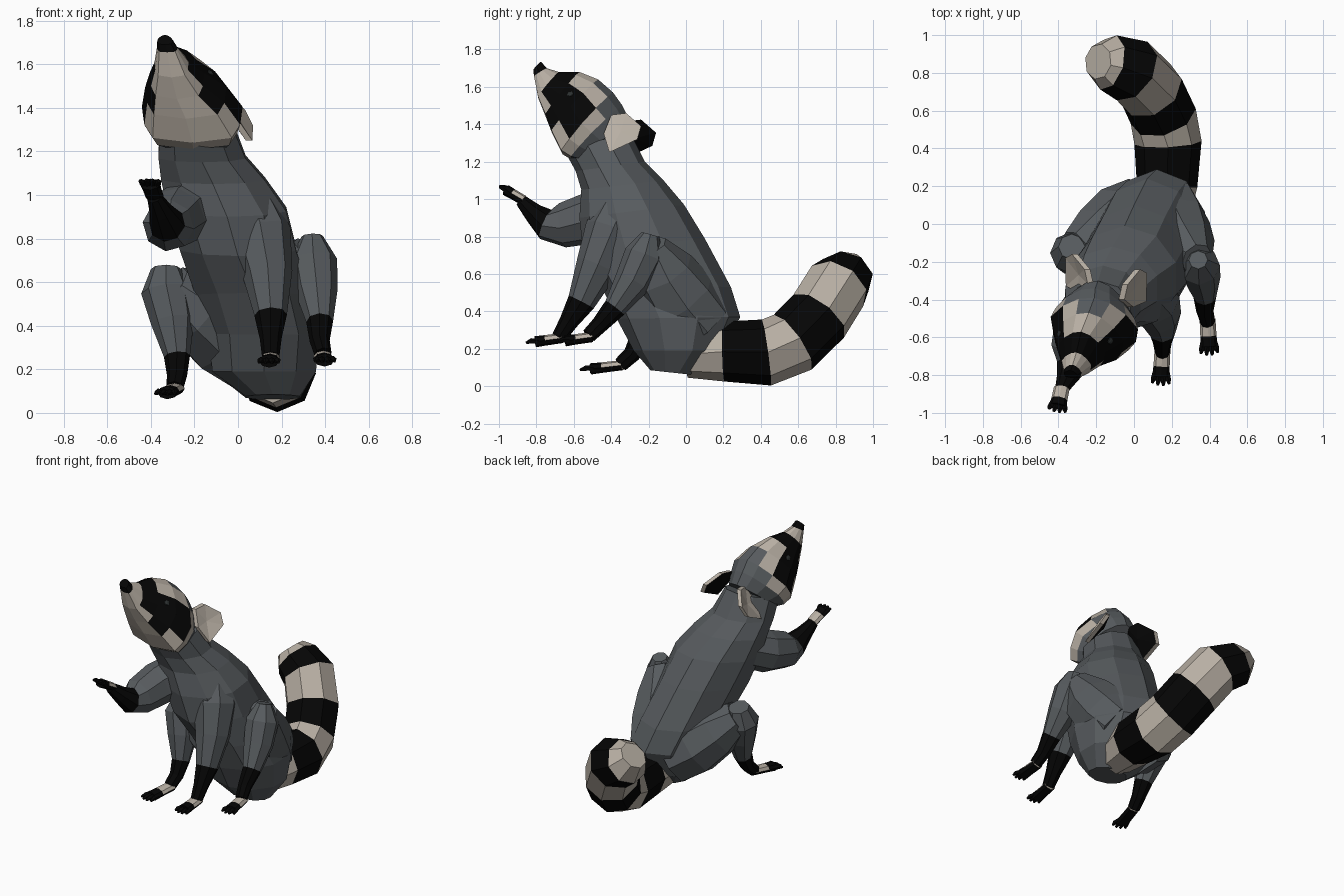
import bpy, bmesh
from math import sin, cos, pi
from mathutils import Vector

cube = bpy.data.objects.get("Cube")
if cube:
    bpy.data.objects.remove(cube, do_unlink=True)


def make_material(name, colour):
    mat = bpy.data.materials.new(name)
    mat.use_nodes = True
    mat.diffuse_color = (*colour, 1)
    mat.node_tree.nodes["Principled BSDF"].inputs["Base Color"].default_value = (*colour, 1)
    return mat


GREY, PALE, BLACK, EYE = range(4)
MATERIALS = [
    make_material("grey fur", (.095, .105, .113)),
    make_material("pale fur", (.48, .43, .37)),
    make_material("black fur", (.0015, .0015, .0015)),
    make_material("dark eye", (.025, .03, .03)),
]


def finish(name, bm):
    bmesh.ops.recalc_face_normals(bm, faces=bm.faces)
    mesh = bpy.data.meshes.new(name)
    bm.to_mesh(mesh)
    bm.free()
    for mat in MATERIALS:
        mesh.materials.append(mat)
    obj = bpy.data.objects.new(name, mesh)
    bpy.context.collection.objects.link(obj)
    return obj


def round_width(a):
    return sin(a)


def jaw_width(a):
    """Narrow crown above, boxy jaw below."""
    s = sin(a)
    if cos(a) > 0:
        return s * (1 - .33 * cos(a))
    return 0 if abs(s) < .01 else s * abs(s) ** -.65


def ring(centre, side, up, sides, shape=round_width):
    angles = [2 * pi * k / sides for k in range(sides)]
    return [centre + side * shape(a) + up * cos(a) for a in angles]


def skin(name, rings, rule):
    """Join rings into a closed skin; rule(segment, height) gives the colour."""
    bm = bmesh.new()
    loops = [[bm.verts.new(p) for p in points] for points in rings]
    n = len(loops[0])
    for i, (a, b) in enumerate(zip(loops, loops[1:])):
        for k in range(n):
            j = (k + 1) % n
            face = bm.faces.new((a[k], a[j], b[j], b[k]))
            face.material_index = rule(i, cos(2 * pi * (k + .5) / n))
    bm.faces.new(loops[0]).material_index = rule(0, 0)
    bm.faces.new(loops[-1]).material_index = rule(len(loops) - 2, 0)
    return finish(name, bm)


def profile_skin(name, sections, width, sides, shape, rule):
    """Sections: x, half width, front/under (y, z), back/upper (y, z)."""
    rings = []
    for x, half, y0, z0, y1, z1 in sections:
        low, high = Vector((x, y0, z0)), Vector((x, y1, z1))
        rings.append(ring((low + high) / 2, width * half, (high - low) / 2, sides, shape))
    return skin(name, rings, rule)


def tube(name, path, rule, sides=8, flat=1):
    """Tube along a path of x, y, z, radius."""
    points = [Vector(p[:3]) for p in path]
    side = Vector((1, 0, 0))
    rings = []
    for i, p in enumerate(points):
        along = (points[min(i + 1, len(points) - 1)] - points[max(i - 1, 0)]).normalized()
        side = (side - along * side.dot(along)).normalized()
        r = path[i][3]
        rings.append(ring(p, side * r, along.cross(side) * r * flat, sides))
    return skin(name, rings, rule)


def paw(name, ankle, tip):
    """Flat foot with a pale instep and four black toes."""
    a, b = Vector(ankle), Vector(tip)
    along = b - a
    side = Vector((-along.y, along.x, 0)).normalized()
    path = [(*a.lerp(b, t), r) for t, r in ((-.1, .042), (.4, .043), (.7, .046))]
    tube(name, path, lambda i, h: PALE if i == 0 and h > -.2 else BLACK, 8, .65)
    for k in range(4):
        spread = k - 1.5
        start = a.lerp(b, .6) + side * spread * .021
        end = b + side * spread * .03 - along * abs(spread) * .06
        mid = start.lerp(end, .6) + Vector((0, 0, .006))
        tube(f"{name}_toe_{k + 1}", [(*start, .015), (*mid, .015), (*end, .007)],
             lambda i, h: BLACK, 5)


# Torso, from rump to neck
profile_skin("torso", [
    (.16, .13, -.19, .085, .04, .06),
    (.12, .25, -.28, .19, .2, .19),
    (.12, .27, -.37, .36, .29, .37),
    (.07, .28, -.46, .55, .24, .53),
    (.0, .28, -.55, .72, .1, .79),
    (-.05, .285, -.57, .9, -.01, .97),
    (-.115, .25, -.56, 1.05, -.12, 1.1),
    (-.165, .21, -.59, 1.15, -.22, 1.2),
    (-.19, .18, -.65, 1.26, -.3, 1.36),
], Vector((1, 0, 0)), 10, round_width, lambda i, h: GREY)


# Head, from nape to nose, with the mask painted by ring and height
def head_colour(i, h):
    if i == 0:
        return GREY
    if i == 1:
        return GREY if h > .6 else PALE
    if i == 6:
        return BLACK
    if i == 2 and h > .9:
        return GREY
    chin = {2: -.5, 3: -.8, 4: -.5, 5: 1}[i]
    brow = {2: .5, 3: .5, 4: 1, 5: 1}[i]
    return BLACK if chin < h < brow else PALE


head = profile_skin("head", [
    (-.19, .17, -.56, 1.2, -.3, 1.42),
    (-.205, .215, -.61, 1.21, -.34, 1.5),
    (-.21, .236, -.66, 1.24, -.39, 1.57),
    (-.24, .19, -.715, 1.35, -.47, 1.64),
    (-.28, .128, -.75, 1.44, -.57, 1.68),
    (-.305, .08, -.79, 1.54, -.68, 1.68),
    (-.325, .048, -.812, 1.655, -.745, 1.7),
    (-.335, .036, -.815, 1.69, -.775, 1.735),
], Vector((.98, -.14, 0)), 12, jaw_width, head_colour)

# Eyes, set on the upper mask faces of the head
for name, k in (("left_eye", 2), ("right_eye", 9)):
    face = head.data.polygons[3 * 12 + k]
    bm = bmesh.new()
    bmesh.ops.create_icosphere(bm, subdivisions=1, radius=.02)
    for v in bm.verts:
        v.co.z *= .4
    for f in bm.faces:
        f.material_index = EYE
    eye = finish(name, bm)
    eye.location = face.center
    eye.rotation_euler = face.normal.to_track_quat("Z", "Y").to_euler()


# Ears: dished outward in pale fur, black on the back
def ear(name, mirror, shift):
    outline = [(-.44, 1.35), (-.4, 1.45), (-.32, 1.46), (-.24, 1.39), (-.26, 1.32), (-.41, 1.25)]

    def place(y, z, inset):
        x = .3 * (y + .43) - .6 * (z - 1.35) - inset
        return Vector((-.32 - x if mirror else x, y, z)) + shift

    bm = bmesh.new()
    outer = [bm.verts.new(place(y, z, 0)) for y, z in outline]
    inner = [bm.verts.new(place(y, z, .03)) for y, z in outline]
    dish = bm.verts.new(place(-.35, 1.36, .02))
    bulge = bm.verts.new(place(-.35, 1.36, .06))
    for k in range(len(outline)):
        j = (k + 1) % len(outline)
        bm.faces.new((outer[k], outer[j], dish)).material_index = PALE
        bm.faces.new((inner[k], inner[j], bulge)).material_index = BLACK
        bm.faces.new((outer[k], outer[j], inner[j], inner[k])).material_index = PALE
    finish(name, bm)


ear("left_ear", False, Vector((0, 0, 0)))
ear("right_ear", True, Vector((.025, .08, -.035)))

# Tail with alternating bands
tube("tail", [
    (.16, 0, .17, .125), (.175, .2, .185, .16), (.18, .43, .18, .178),
    (.155, .57, .235, .178), (.09, .71, .375, .178), (-.01, .81, .535, .176),
    (-.135, .855, .595, .15), (-.19, .86, .655, .095),
], lambda i, h: BLACK if i % 2 else PALE)


# Limbs: grey above, black from the given segment down
def limb(name, path, dark_from):
    tube(name, path, lambda i, h: BLACK if i >= dark_from else GREY)


limb("left_front_leg", [
    (.04, -.33, .98, .12), (.1, -.4, .82, .145), (.135, -.475, .64, .115),
    (.15, -.56, .45, .075), (.15, -.63, .34, .05), (.15, -.68, .26, .04)], 3)
paw("left_front_paw", (.15, -.68, .255), (.14, -.86, .23))

limb("right_front_leg", [
    (-.2, -.36, .96, .13), (-.28, -.5, .9, .14), (-.32, -.66, .86, .12),
    (-.325, -.75, .865, .085), (-.355, -.815, .925, .056), (-.385, -.88, .99, .035)], 3)
paw("right_front_paw", (-.385, -.88, 1.0), (-.41, -1.0, 1.07))

limb("left_thigh", [
    (.15, .08, .33, .2), (.2, -.03, .46, .21), (.26, -.13, .61, .18),
    (.335, -.19, .75, .09)], 9)
limb("left_shin", [
    (.34, -.19, .81, .05), (.345, -.22, .7, .11), (.36, -.285, .56, .098),
    (.375, -.38, .42, .062), (.375, -.46, .33, .046), (.39, -.52, .27, .04)], 3)
paw("left_hind_paw", (.39, -.52, .26), (.4, -.7, .235))

limb("right_thigh", [
    (.06, .06, .29, .2), (-.07, 0, .38, .21), (-.19, -.08, .48, .18),
    (-.31, -.14, .58, .11)], 9)
limb("right_shin", [
    (-.33, -.12, .66, .07), (-.33, -.15, .56, .115), (-.3, -.19, .42, .1),
    (-.28, -.24, .26, .06), (-.28, -.29, .17, .046), (-.29, -.35, .115, .04)], 3)
paw("right_hind_paw", (-.29, -.36, .11), (-.34, -.57, .085))
